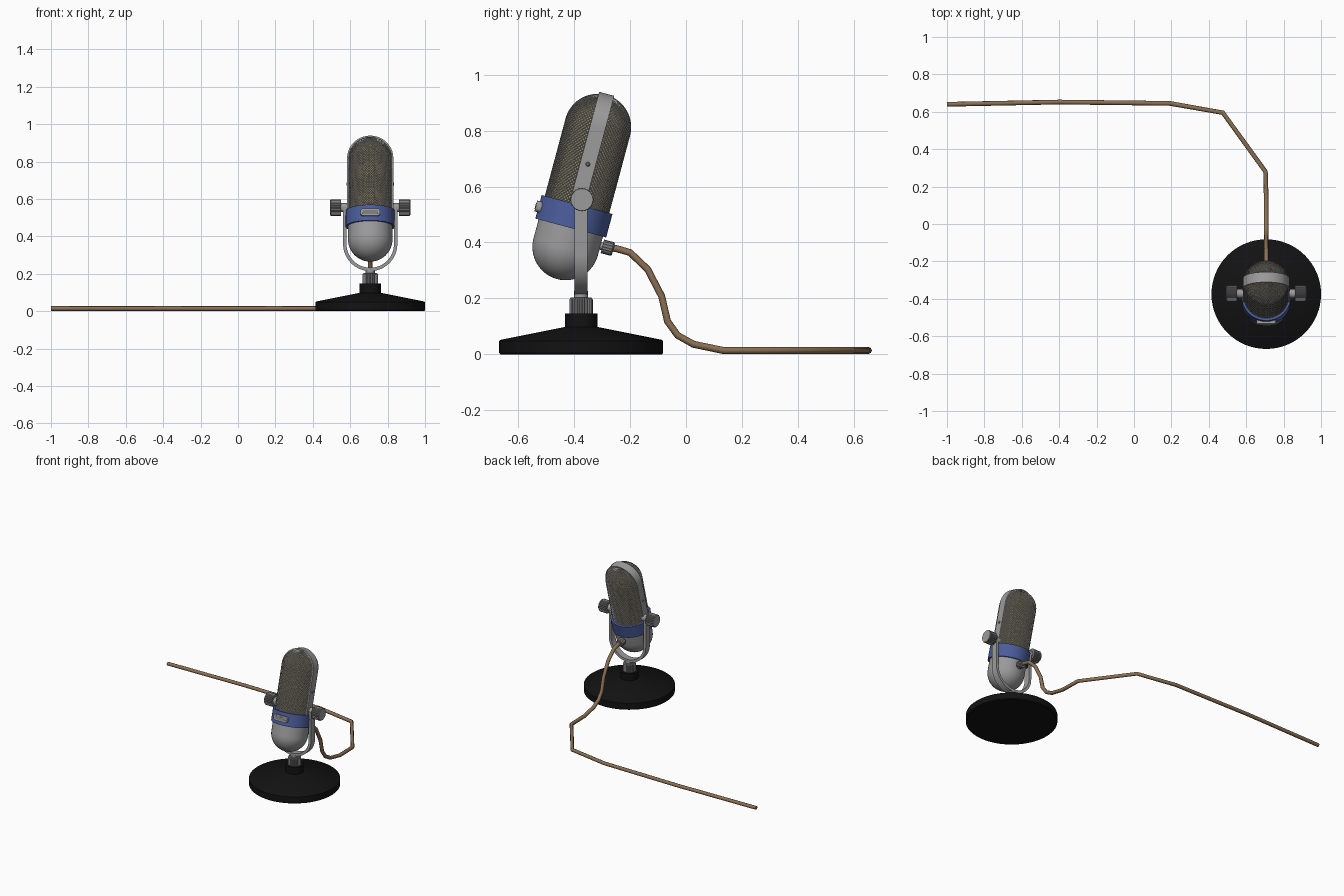
import bpy, bmesh, math
from mathutils import Matrix, Vector

if "Cube" in bpy.data.objects:
    bpy.data.objects.remove(bpy.data.objects["Cube"])

CX, CY = 0.707, -0.375


def material(name, rgb):
    m = bpy.data.materials.new(name)
    m.diffuse_color = (*rgb, 1)
    m.use_nodes = True
    m.node_tree.nodes["Principled BSDF"].inputs["Base Color"].default_value = m.diffuse_color
    return m


BLACK = material("black", (0.006, 0.006, 0.006))
GREY = material("satin grey", (0.33, 0.33, 0.33))
STEEL = material("dark steel", (0.2, 0.2, 0.205))
WIRE = material("grille grey", (0.33, 0.33, 0.32))
CORE = material("grille gold", (0.36, 0.3, 0.18))
BLUE = material("blue", (0.07, 0.11, 0.33))
BROWN = material("cable brown", (0.26, 0.165, 0.09))

# placement frames: stand upright, microphone body leaning back
STAND = Matrix.Translation((CX, CY, 0))
BODY = Matrix.Translation((CX, -0.43, 0.384)) @ Matrix.Rotation(math.radians(-15), 4, 'X')
TO_BACK = Matrix.Rotation(math.radians(-90), 4, 'X')


def finish(name, bm, mat, matrix, smooth=True):
    bmesh.ops.remove_doubles(bm, verts=bm.verts, dist=1e-5)
    bmesh.ops.recalc_face_normals(bm, faces=bm.faces)
    me = bpy.data.meshes.new(name)
    bm.to_mesh(me)
    bm.free()
    ob = bpy.data.objects.new(name, me)
    bpy.context.collection.objects.link(ob)
    me.materials.append(mat)
    me.transform(matrix)
    if smooth:
        bpy.ops.object.select_all(action='DESELECT')
        ob.select_set(True)
        bpy.context.view_layer.objects.active = ob
        bpy.ops.object.shade_smooth_by_angle(angle=math.radians(35))
    return ob


def lathe(name, profile, mat, matrix, n=64, knurl=0.0):
    """Spin (radius, z) points; knurl pulls every other column inwards."""
    bm = bmesh.new()
    rings = []
    for r, z in profile:
        ring = []
        for i in range(n):
            a = 2 * math.pi * i / n
            rr = r * (1 - knurl * (i % 2))
            ring.append(bm.verts.new((rr * math.cos(a), rr * math.sin(a), z)))
        rings.append(ring)
    for a, b in zip(rings, rings[1:]):
        for i in range(n):
            j = (i + 1) % n
            bm.faces.new((a[i], a[j], b[j], b[i]))
    return finish(name, bm, mat, matrix, knurl == 0)


def u_strap(name, r_in, r_out, width, z_arc, z_end, mat, matrix):
    """Flat strap: two straight legs joined by a half circle."""
    side = 1 if z_arc > z_end else -1

    def path(r):
        arc = [(r * math.cos(t), z_arc + side * r * math.sin(t))
               for t in (math.pi * k / 32 for k in range(33))]
        return [(r, z_end)] + arc + [(-r, z_end)]

    bm = bmesh.new()
    rows = []
    for (xi, zi), (xo, zo) in zip(path(r_in), path(r_out)):
        rows.append([bm.verts.new(p) for p in (
            (xi, -width / 2, zi), (xo, -width / 2, zo), (xo, width / 2, zo), (xi, width / 2, zi))])
    for a, b in zip(rows, rows[1:]):
        for i in range(4):
            j = (i + 1) % 4
            bm.faces.new((a[i], a[j], b[j], b[i]))
    bm.faces.new(rows[0])
    bm.faces.new(rows[-1])
    return finish(name, bm, mat, matrix)


def pill(name, hw, hh, y0, y1, z, mat):
    """Rounded plate on the front of the collar."""
    bm = bmesh.new()
    r = hh * 0.8
    pts = []
    for k, (sx, sz) in enumerate(((1, 1), (-1, 1), (-1, -1), (1, -1))):
        for s in range(6):
            t = math.pi / 2 * (k + s / 5)
            pts.append((sx * (hw - r) + r * math.cos(t), sz * (hh - r) + r * math.sin(t)))
    f = bm.faces.new([bm.verts.new((x, y1, z + h)) for x, h in pts])
    ext = bmesh.ops.extrude_face_region(bm, geom=[f])
    for v in ext["geom"]:
        if isinstance(v, bmesh.types.BMVert):
            v.co.y = y0
    return finish(name, bm, mat, BODY)


# ---- stand ----
lathe("base", [(0, 0), (0.288, 0), (0.293, 0.005), (0.293, 0.048), (0.288, 0.052), (0.058, 0.098),
               (0.058, 0.147), (0, 0.147)], BLACK, STAND)
lathe("stand_nut", [(0, 0.146), (0.042, 0.146), (0.042, 0.196), (0.036, 0.204), (0, 0.204)],
      STEEL, STAND, 48, 0.08)
lathe("stand_neck", [(0, 0.2), (0.025, 0.2), (0.025, 0.226), (0, 0.226)], GREY, STAND, 32)
u_strap("yoke", 0.127, 0.145, 0.046, 0.359, 0.56, GREY, STAND)

# ---- pivots and thumb knobs, one per side ----
for label, s in (("left", -1), ("right", 1)):
    m = Matrix.Translation((CX, CY + 0.003, 0.553)) @ Matrix.Rotation(s * math.pi / 2, 4, 'Y')
    lathe(label + "_pivot", [(0, 0.1), (0.024, 0.1), (0.024, 0.16), (0, 0.16)], GREY, m, 32)
    lathe(label + "_knob", [(0, 0.155), (0.043, 0.155), (0.043, 0.211), (0.04, 0.214), (0, 0.214)],
          STEEL, m, 48, 0.08)
    lathe(label + "_knob_cap", [(0.039, 0.205), (0.039, 0.2155), (0, 0.2155)], GREY, m, 48)
    screw = BODY @ Matrix.Translation((0, 0, 0.306)) @ Matrix.Rotation(s * math.pi / 2, 4, 'Y')
    lathe(label + "_screw", [(0.008, 0.118), (0.008, 0.125), (0.005, 0.128), (0, 0.128)],
          STEEL, screw, 16)

# ---- microphone body ----
R, TOP = 0.119, 0.443
bowl = [(R * math.sin(t), -R * math.cos(t)) for t in (math.pi / 2 * k / 16 for k in range(17))]
lathe("lower_bowl", bowl + [(R, 0.1)], GREY, BODY)
lathe("collar", [(0.112, 0.07), (0.131, 0.07), (0.131, 0.157), (0.112, 0.157)], BLUE, BODY)
rc = 0.1165
dome = [(rc * math.cos(t), TOP + rc * math.sin(t)) for t in (math.pi / 2 * k / 16 for k in range(17))]
lathe("grille_core", [(rc, 0.1)] + dome, CORE, BODY)

# woven grille: diamond lattice over the upper capsule
N, STEP, RW = 56, 0.0068, 0.1175
bm = bmesh.new()
rows = []
k = 0
while True:
    s = 0.15 + k * STEP
    t = max(0, (s - TOP) / RW)
    if t > 1.42:
        break
    r, z = RW * math.cos(t), min(s, TOP) + RW * math.sin(t)
    rows.append([bm.verts.new((r * math.cos(a), r * math.sin(a), z))
                 for a in (2 * math.pi * (i + 0.5 * (k % 2)) / N for i in range(N))])
    k += 1
for k in range(len(rows) - 2):
    for i in range(N):
        lo = i - 1 if k % 2 == 0 else i
        hi = lo + 1
        bm.faces.new((rows[k][i], rows[k + 1][hi % N], rows[k + 2][i], rows[k + 1][lo % N]))
grille = finish("grille_mesh", bm, WIRE, BODY, False)
mod = grille.modifiers.new("wires", 'WIREFRAME')
mod.thickness = 0.004
mod.use_even_offset = False

# strap over the top and badge plate
u_strap("grille_strap", 0.111, 0.1235, 0.056, TOP, 0.13, GREY, BODY)
pill("badge_plate", 0.053, 0.02, -0.141, -0.112, 0.114, GREY)
pill("badge_inset", 0.042, 0.011, -0.143, -0.138, 0.114, STEEL)

# ---- cable and its connector ----
plug = BODY @ Matrix.Translation((0, 0, 0.036)) @ TO_BACK
lathe("cable_socket", [(0.014, 0.1), (0.014, 0.13), (0, 0.13)], GREY, plug, 24)
lathe("cable_nut", [(0, 0.126), (0.025, 0.126), (0.025, 0.162), (0.021, 0.167), (0, 0.167)],
      STEEL, plug, 32, 0.08)

path = [(CX, -0.275, 0.382), (CX, -0.245, 0.377), (CX, -0.2, 0.364), (CX, -0.137, 0.304),
        (CX, -0.087, 0.208), (CX, -0.066, 0.118), (CX, -0.03, 0.068), (CX, 0.027, 0.036),
        (CX, 0.133, 0.014), (CX - 0.004, 0.28, 0.014), (0.475, 0.595, 0.014),
        (0.19, 0.645, 0.014), (-0.4, 0.652, 0.014), (-1, 0.64, 0.014)]
cu = bpy.data.curves.new("cable", 'CURVE')
cu.dimensions = '3D'
cu.bevel_depth = 0.0125
cu.bevel_resolution = 2
cu.use_fill_caps = True
sp = cu.splines.new('POLY')
sp.points.add(len(path) - 1)
for p, co in zip(sp.points, path):
    p.co = (*co, 1)
cu.materials.append(BROWN)
cable = bpy.data.objects.new("cable", cu)
bpy.context.collection.objects.link(cable)
bpy.ops.object.select_all(action='DESELECT')
cable.select_set(True)
bpy.context.view_layer.objects.active = cable
bpy.ops.object.convert(target='MESH')
bpy.ops.object.shade_smooth_by_angle(angle=math.radians(50))
